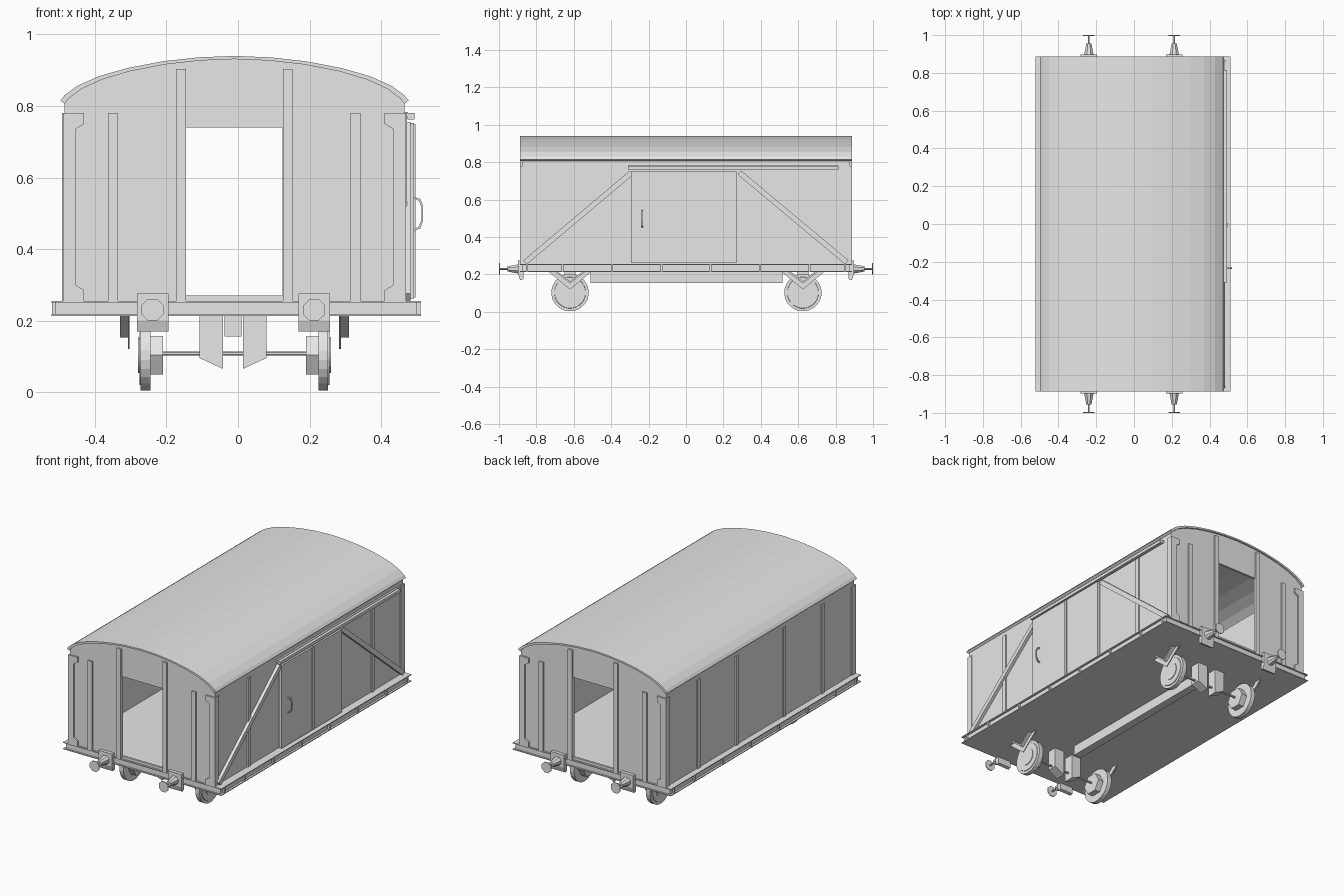
import bpy, bmesh, math
from mathutils import Matrix, Vector

if "Cube" in bpy.data.objects:
    bpy.data.objects.remove(bpy.data.objects["Cube"], do_unlink=True)

GREY = (0.8, 0.8, 0.8, 1)
mat = bpy.data.materials.new("plain_grey")
mat.use_nodes = True
mat.diffuse_color = GREY
mat.node_tree.nodes["Principled BSDF"].inputs["Base Color"].default_value = GREY

CX = -0.01   # body sits slightly off centre because of the door handle
WALL = 0.475
END = 0.887


def finish(name, bm):
    bmesh.ops.recalc_face_normals(bm, faces=bm.faces)
    bmesh.ops.translate(bm, verts=bm.verts, vec=(CX, 0, 0))
    mesh = bpy.data.meshes.new(name)
    bm.to_mesh(mesh)
    bm.free()
    mesh.materials.append(mat)
    obj = bpy.data.objects.new(name, mesh)
    bpy.context.collection.objects.link(obj)
    return obj


def prism(name, pts, axis, a, b):
    """Extrude a (u, z) outline from a to b along the x or y axis."""
    bm = bmesh.new()
    put = (lambda u, v, t: (t, u, v)) if axis == 'x' else (lambda u, v, t: (u, t, v))
    lo = [bm.verts.new(put(u, v, a)) for u, v in pts]
    hi = [bm.verts.new(put(u, v, b)) for u, v in pts]
    bm.faces.new(lo)
    bm.faces.new(hi)
    for i in range(len(pts)):
        j = (i + 1) % len(pts)
        bm.faces.new((lo[i], lo[j], hi[j], hi[i]))
    return finish(name, bm)


def box(name, x0, x1, y0, y1, z0, z1):
    return prism(name, [(x0, z0), (x1, z0), (x1, z1), (x0, z1)], 'y', y0, y1)


def rod(name, start, end, r1, r2, segs):
    """Cylinder or cone between two points."""
    a, b = Vector(start), Vector(end)
    d = b - a
    bm = bmesh.new()
    turn = d.to_track_quat('Z', 'Y').to_matrix().to_4x4()
    spin = Matrix.Rotation(math.pi / segs, 4, 'Z')
    bmesh.ops.create_cone(bm, cap_ends=True, segments=segs, radius1=r1, radius2=r2,
                          depth=d.length, matrix=Matrix.Translation((a + b) / 2) @ turn @ spin)
    return finish(name, bm)


def bar(name, p, q, width, x0, x1):
    """Flat slanted bar on the side wall between two (y, z) points."""
    p, q = Vector(p), Vector(q)
    d = (q - p).normalized() * width / 2
    n = Vector((-d.y, d.x))
    return prism(name, [p + n, p - n, q - n, q + n], 'x', x0, x1)


# Curved roof sheet
half = [(0.487, 0.815), (0.475, 0.83), (0.44, 0.856), (0.38, 0.883),
        (0.3, 0.906), (0.2, 0.925), (0.1, 0.936)]
arch = half + [(0, 0.94)] + [(-x, z) for x, z in reversed(half)]
under = [(x * 0.975, z - 0.009) for x, z in arch]
prism("roof", arch + under[::-1], 'y', -END, END)

# Side walls
for s, side in ((-1, "right"), (1, "left")):
    box(side + "_wall", s * (WALL - 0.012), s * WALL, -0.877, 0.877, 0.25, 0.815)

# End walls with open doorways, posts and corner plates
doorway = [(-0.137, 0.25), (-0.137, 0.74), (0.135, 0.74), (0.135, 0.25)]
gable = [(WALL, 0.25)] + under + [(-WALL, 0.25)] + doorway
corner = [(0.48, 0.25), (0.48, 0.78), (0.42, 0.78), (0.42, 0.75),
          (0.445, 0.735), (0.445, 0.3), (0.42, 0.285), (0.42, 0.25)]
for s, end in ((-1, "front"), (1, "back")):
    inner, face, outer = s * 0.865, s * 0.877, s * END
    prism(end + "_wall", gable, 'y', inner, face)
    box(end + "_sill", -0.137, 0.135, inner, face, 0.25, 0.27)
    for m in (-1, 1):
        box(end + "_door_post", m * 0.136, m * 0.163, face, outer, 0.25, 0.903)
        box(end + "_wall_post", m * 0.325, m * 0.353, face, outer, 0.25, 0.78)
        prism(end + "_corner_plate", [(m * x, z) for x, z in corner], 'y', face, outer)
        # Corner angle returning along the side
        box(end + "_corner_angle", m * WALL, m * 0.48, s * 0.85, outer, 0.25, 0.78)

# Side posts
for y in (-0.565, 0.59):
    box("left_side_post", WALL, 0.482, y - 0.013, y + 0.013, 0.25, 0.78)
for y in (-0.58, -0.22, 0.22, 0.58):
    box("right_side_post", -0.482, -WALL, y - 0.013, y + 0.013, 0.25, 0.78)

# Diagonal braces
bar("front_brace", (-0.86, 0.265), (-0.29, 0.745), 0.028, WALL, 0.493)
bar("back_brace", (0.285, 0.745), (0.86, 0.265), 0.028, WALL, 0.493)

# Sliding door, centre strip, rail and handle
box("door_front_leaf", 0.484, 0.502, -0.295, -0.004, 0.262, 0.752)
box("door_back_leaf", 0.484, 0.502, 0.004, 0.27, 0.262, 0.752)
box("door_strip", 0.484, 0.507, -0.012, 0.004, 0.265, 0.75)
box("door_rail", 0.484, 0.503, -0.31, 0.815, 0.762, 0.78)
box("door_rail_backing", WALL, 0.486, -0.31, 0.815, 0.77, 0.783)
loop = [(0.502, 0.45), (0.52, 0.458), (0.528, 0.48), (0.528, 0.52), (0.52, 0.54), (0.502, 0.546)]
inside = [(0.502 + (x - 0.502) * 0.8, 0.498 + (z - 0.498) * 0.88) for x, z in loop]
prism("door_handle", loop + inside[::-1], 'y', -0.238, -0.23)

# Underframe: solid web between two thin flanges, with ribs
box("underframe", -0.5, 0.51, -0.878, 0.878, 0.216, 0.252)
box("upper_flange", -0.512, 0.522, -END, END, 0.25, 0.255)
box("lower_flange", -0.512, 0.522, -END, END, 0.213, 0.218)
for y in (-0.85, -0.66, -0.395, -0.13, 0.13, 0.395, 0.66, 0.85):
    for a, b in ((-0.51, -0.5), (0.51, 0.52)):
        box("frame_rib", a, b, y - 0.006, y + 0.006, 0.216, 0.252)
box("centre_beam", -0.028, 0.02, -0.51, 0.515, 0.155, 0.215)

# Buffers
for s, end in ((-1, "front"), (1, "back")):
    for x in (-0.229, 0.223):
        plate = [(s * 0.87, 0.175), (s * 0.887, 0.17), (s * 0.897, 0.2),
                 (s * 0.897, 0.275), (s * 0.87, 0.275)]
        prism(end + "_buffer_plate", plate, 'x', x - 0.044, x + 0.044)
        rod(end + "_buffer_housing", (x, s * 0.89, 0.23), (x, s * 0.955, 0.23), 0.028, 0.015, 8)
        rod(end + "_buffer_rod", (x, s * 0.95, 0.23), (x, s * 0.997, 0.23), 0.005, 0.005, 8)
        rod(end + "_buffer_head", (x, s * 0.995, 0.23), (x, s, 0.23), 0.033, 0.033, 8)

# Wheelsets, hangers and axle brackets
hanger = [(-0.115, 0.215), (0, 0.12), (0.115, 0.215), (0.07, 0.215), (0, 0.155), (-0.07, 0.215)]
stay = [(-0.08, 0.215), (0, 0.152), (0.08, 0.215), (0.065, 0.215), (0, 0.163), (-0.065, 0.215)]
bracket = [(0.028, 0.215), (0.093, 0.215), (0.093, 0.095), (0.028, 0.065)]
for y, end in ((-0.62, "front"), (0.625, "back")):
    rod(end + "_axle", (-0.25, y, 0.108), (0.25, y, 0.108), 0.006, 0.006, 8)
    for s in (-1, 1):
        at = lambda x: (s * x, y, 0.103)
        rod(end + "_wheel", at(0.235), at(0.262), 0.1, 0.1, 24)
        rod(end + "_wheel_face", at(0.26), at(0.266), 0.085, 0.083, 24)
        rod(end + "_wheel_boss", at(0.265), at(0.27), 0.05, 0.05, 24)
        rod(end + "_hub", at(0.2), at(0.236), 0.062, 0.062, 6)
        prism(end + "_hanger", [(y + u, z) for u, z in hanger], 'x', s * 0.293, s * 0.298)
        prism(end + "_hanger_stay", [(y + u, z) for u, z in stay], 'x', s * 0.297, s * 0.32)
        outline = [(s * u - 0.004, z) for u, z in bracket]
        prism(end + "_axle_bracket", outline, 'y', y - 0.03, y + 0.03)
